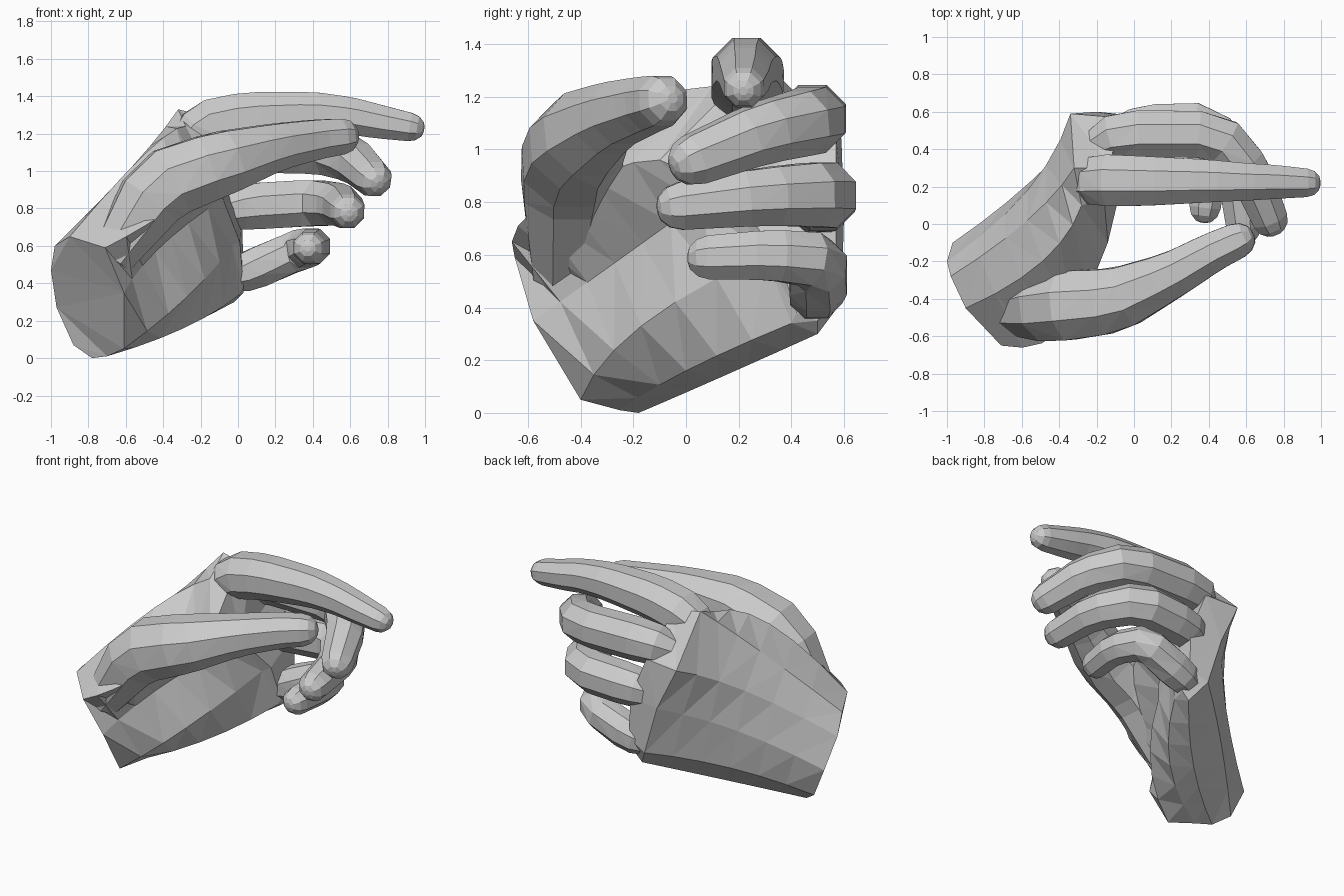
import bpy, bmesh, math
from mathutils import Vector

if "Cube" in bpy.data.objects:
    bpy.data.objects.remove(bpy.data.objects["Cube"])

SIDES = 8


def loft(name, rings):
    """Skin a list of equal-sized point rings, cap both ends, flat shaded."""
    bm = bmesh.new()
    loops = [[bm.verts.new(p) for p in ring] for ring in rings]
    n = len(loops[0])
    for a, b in zip(loops, loops[1:]):
        for i in range(n):
            j = (i + 1) % n
            bm.faces.new((a[i], a[j], b[j], b[i]))
    bm.faces.new(loops[0][::-1])
    bm.faces.new(loops[-1])
    bmesh.ops.recalc_face_normals(bm, faces=bm.faces)
    bmesh.ops.triangulate(bm, faces=[f for f in bm.faces])
    mesh = bpy.data.meshes.new(name)
    bm.to_mesh(mesh)
    bm.free()
    obj = bpy.data.objects.new(name, mesh)
    bpy.context.collection.objects.link(obj)
    return obj


def digit(name, path):
    """Finger: faceted tube along (x, y, z, radius) joints with a rounded tip."""
    pts = [Vector(p[:3]) for p in path]
    rad = [p[3] for p in path]
    # round off bends by splitting every inner joint in two
    joints, radii = [pts[0]], [rad[0]]
    for i in range(1, len(pts) - 1):
        for k in (i - 1, i + 1):
            joints.append(pts[i].lerp(pts[k], 0.2))
            radii.append(rad[i] + (rad[k] - rad[i]) * 0.2)
    end, r = pts[-1], rad[-1]
    d = (pts[-1] - pts[-2]).normalized()
    for along, s in ((0, 1), (0.5, 0.84), (0.85, 0.5), (0.95, 0.2)):
        joints.append(end + d * r * along)
        radii.append(r * s)
    rings = []
    for i, p in enumerate(joints):
        t = (joints[min(i + 1, len(joints) - 1)] - joints[max(i - 1, 0)]).normalized()
        side = t.cross(Vector((0, 0, 1))).normalized()
        up = side.cross(t)
        rings.append([p + (side * math.cos(a) + up * math.sin(a)) * radii[i] * 1.03
                      for a in (math.tau * (k + 0.5) / SIDES for k in range(SIDES))])
    return loft(name, rings)


# Palm sections: wrist cut, middle of the palm, knuckle line, finger webs
# (order: thumb edge, palm hollow, heel, little finger edge, back, index edge)
wrist = [(-.71, -.65, .59), (-.61, -.58, .35), (-.61, -.40, .05), (-.70, -.25, .01),
         (-.78, -.18, 0), (-.88, -.12, .07), (-.97, -.10, .27), (-1, -.20, .47),
         (-.98, -.28, .60), (-.90, -.45, .65)]
middle = [(-.40, -.58, .77), (-.44, -.27, .57), (-.27, -.17, .33), (-.29, 0, .16),
          (-.38, .12, .13), (-.50, .24, .29), (-.55, .23, .55), (-.57, .18, .81),
          (-.57, .02, 1.02), (-.49, -.20, 1.10)]
knuckles = [(-.18, -.20, .95), (-.16, .05, .80), (-.03, .30, .60), (.01, .40, .34),
            (-.02, .50, .30), (-.10, .59, .42), (-.20, .60, .75), (-.34, .59, 1.04),
            (-.32, .30, 1.33), (-.28, .10, 1.24)]
webs = [(-.14, -.10, .96), (-.08, .15, .85), (.01, .34, .62), (.03, .42, .38),
        (.03, .50, .35), (.03, .57, .48), (.02, .57, .76), (-.10, .57, 1.05),
        (-.12, .30, 1.28), (-.16, .14, 1.2)]

rings = []
for step in range(7):
    t = step / 6
    w = (2 * (t - .5) * (t - 1), 4 * t * (1 - t), 2 * t * (t - .5))
    rings.append([Vector(a) * w[0] + Vector(b) * w[1] + Vector(c) * w[2]
                  for a, b, c in zip(wrist, middle, knuckles)])
loft("palm", rings + [webs])

# Thumb and fingers
digit("thumb", [(-.68, -.47, .53, .12), (-.42, -.44, .92, .20), (-.10, -.41, 1.04, .18),
                (.20, -.275, 1.13, .13), (.42, -.15, 1.17, .11), (.55, -.09, 1.185, .10)])
digit("index_finger", [(-.34, .22, 1.08, .08), (-.18, .235, 1.24, .145), (.05, .23, 1.29, .14),
                       (.40, .23, 1.31, .12), (.60, .225, 1.295, .105), (.75, .225, 1.265, .095),
                       (.92, .22, 1.235, .08)])
digit("middle_finger", [(-.24, .40, 1.06, .08), (-.08, .48, 1.12, .135), (.45, .48, 1.11, .13),
                        (.62, .28, 1.06, .12), (.725, .03, .96, .10)])
digit("ring_finger", [(-.15, .45, .77, .09), (.05, .515, .81, .13), (.40, .525, .83, .13),
                      (.55, .29, .82, .115), (.585, -.02, .785, .095)])
digit("little_finger", [(-.10, .46, .42, .07), (.06, .50, .465, .115), (.33, .505, .58, .11),
                        (.405, .32, .60, .10), (.38, .09, .59, .088)])
